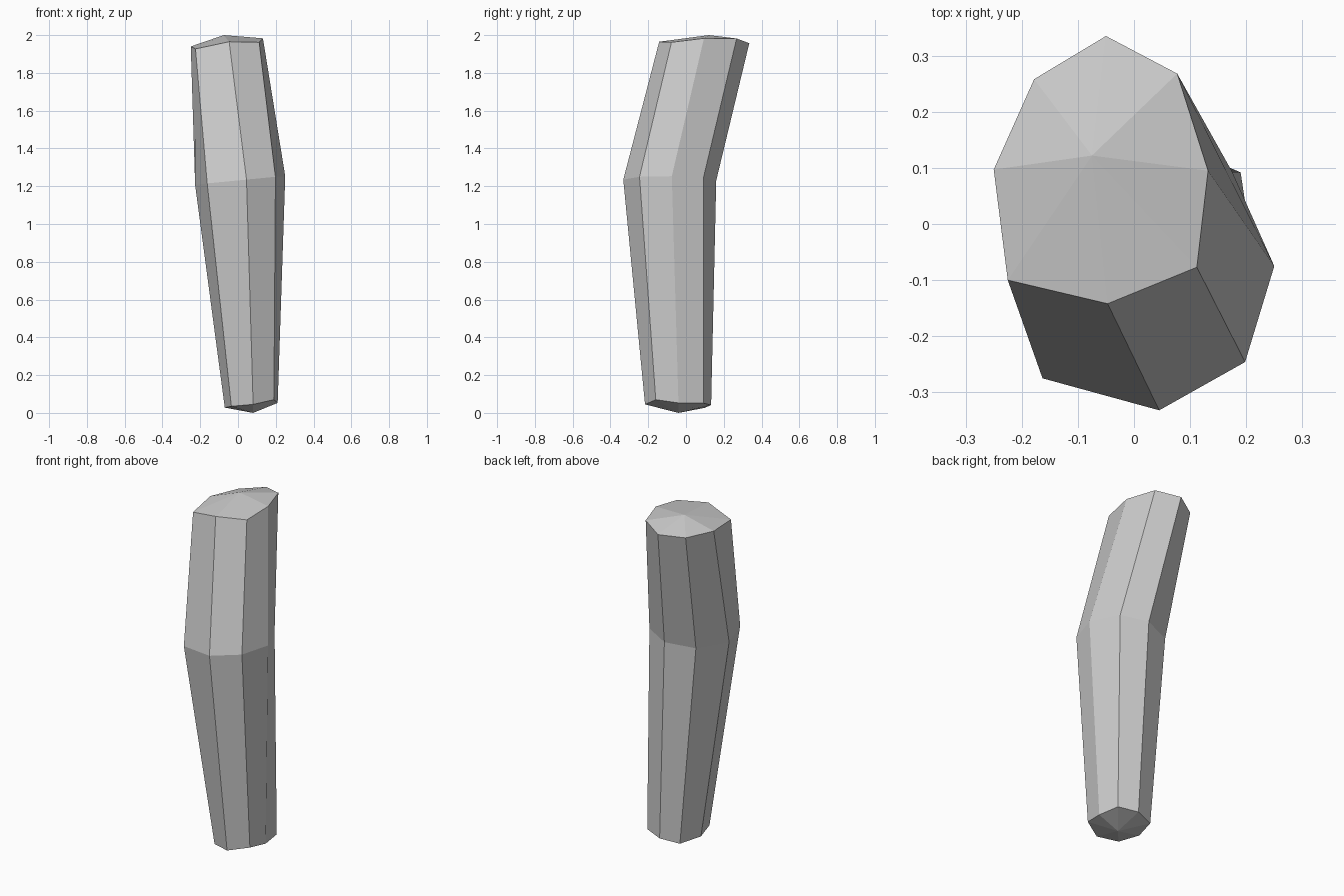
import bpy, bmesh

# Eight-sided cross-sections of the bent limb, listed from the front-left corner
bottom = [(-.035, -.17, .035), (.08, -.217, .045), (.19, -.16, .07), (.21, -.04, .053),
          (.19, .092, .052), (.08, .133, .042), (-.03, .10, .027), (-.07, -.04, .028)]
bend = [(-.163, -.275, 1.215), (.045, -.332, 1.235), (.198, -.246, 1.25), (.25, -.075, 1.253),
        (.175, .093, 1.248), (.03, .16, 1.23), (-.135, .10, 1.215), (-.227, -.08, 1.207)]
top = [(-.225, -.10, 1.927), (-.047, -.142, 1.965), (.112, -.077, 1.962), (.132, .095, 1.983),
       (.077, .268, 1.982), (-.05, .335, 1.957), (-.178, .258, 1.942), (-.25, .097, 1.94)]

bm = bmesh.new()
rings = [[bm.verts.new(p) for p in ring] for ring in (bottom, bend, top)]

# Side panels
for lo, hi in zip(rings, rings[1:]):
    for i in range(8):
        j = (i + 1) % 8
        bm.faces.new((lo[i], lo[j], hi[j], hi[i]))

# Shallow pointed end caps
for ring, tip in ((rings[0], (.08, -.04, 0)), (rings[2], (-.075, .122, 2))):
    v = bm.verts.new(tip)
    for i in range(8):
        bm.faces.new((ring[i], ring[(i + 1) % 8], v))

bmesh.ops.recalc_face_normals(bm, faces=bm.faces)
mesh = bpy.data.meshes.new("bent_limb")
bm.to_mesh(mesh)
bm.free()
bpy.context.collection.objects.link(bpy.data.objects.new("bent_limb", mesh))
